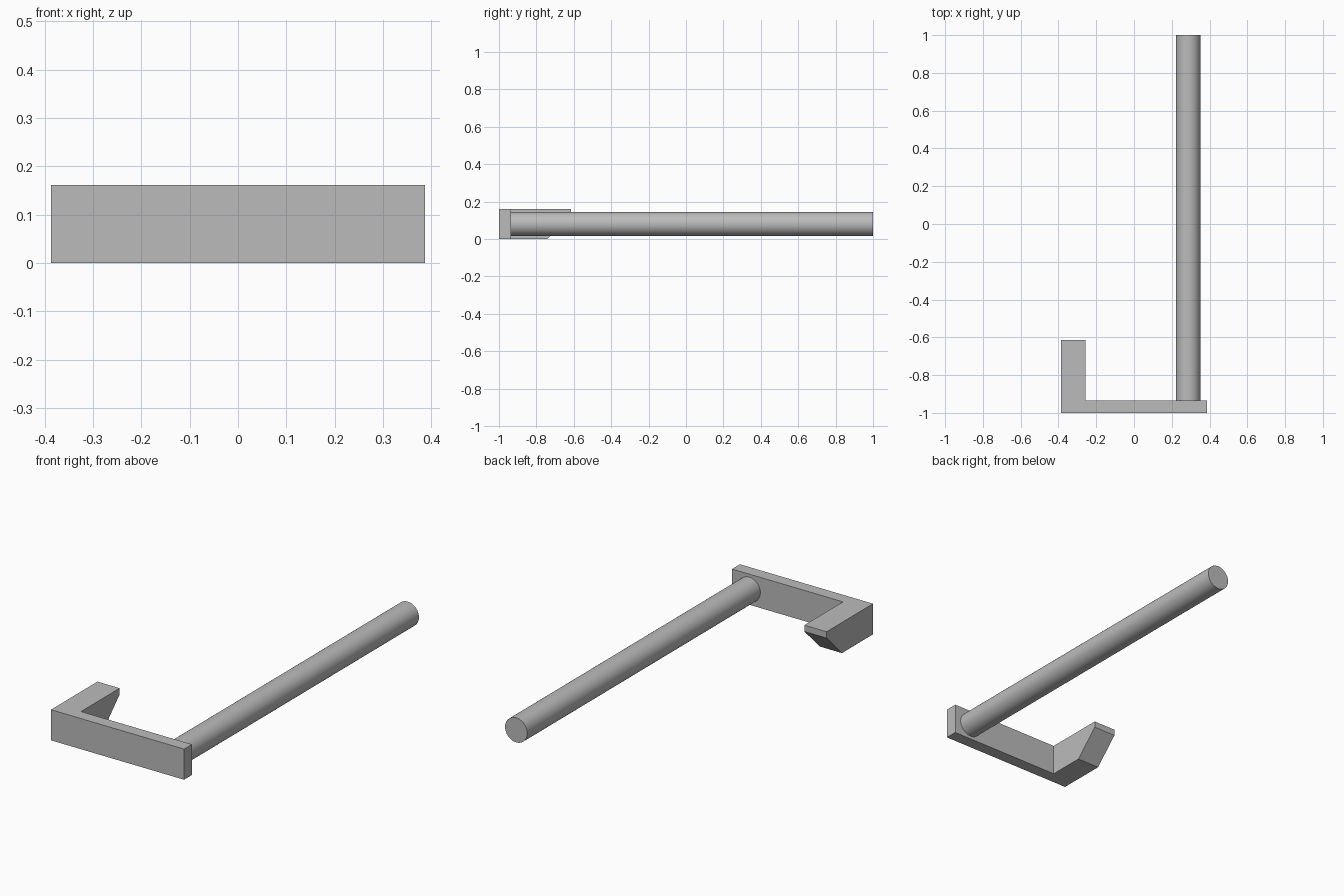
import bpy
import bmesh
import math

if "Cube" in bpy.data.objects:
    bpy.data.objects.remove(bpy.data.objects["Cube"], do_unlink=True)

HALF_W, HEIGHT = 0.387, 0.161
FRONT, PLATE_BACK, HOOK_BACK = -1.0, -0.935, -0.614
HOOK_INNER = -0.258
CHAMFER = 0.128
ROD_X, ROD_R, ROD_END = 0.287, 0.0645, 1.0

# Plain grey metal
grey = bpy.data.materials.new("grey metal")
grey.use_nodes = True
colour = (0.5, 0.5, 0.5, 1)
grey.diffuse_color = colour
grey.node_tree.nodes["Principled BSDF"].inputs["Base Color"].default_value = colour

# L-shaped bracket: face plate with a short hook on its right end
bm = bmesh.new()
outline = [(-HALF_W, FRONT), (HALF_W, FRONT), (HALF_W, PLATE_BACK),
           (HOOK_INNER, PLATE_BACK), (HOOK_INNER, HOOK_BACK), (-HALF_W, HOOK_BACK)]
base = bm.faces.new([bm.verts.new((x, y, 0)) for x, y in outline])
top = bmesh.ops.extrude_face_region(bm, geom=[base])["geom"]
bmesh.ops.translate(bm, verts=[v for v in top if isinstance(v, bmesh.types.BMVert)],
                    vec=(0, 0, HEIGHT))

# Sloped underside at the hook tip
tip = [e for e in bm.edges
       if all(abs(v.co.y - HOOK_BACK) < 1e-4 and v.co.z < 1e-4 for v in e.verts)]
bmesh.ops.bevel(bm, geom=tip, offset=CHAMFER, segments=1, affect='EDGES')
bmesh.ops.recalc_face_normals(bm, faces=bm.faces)
mesh = bpy.data.meshes.new("bracket")
bm.to_mesh(mesh)
bm.free()
mesh.materials.append(grey)
bpy.context.collection.objects.link(bpy.data.objects.new("bracket", mesh))

# Long round rod running back from the plate
bpy.ops.mesh.primitive_cylinder_add(
    vertices=64, radius=ROD_R, depth=ROD_END - PLATE_BACK,
    location=(ROD_X, (ROD_END + PLATE_BACK) / 2, HEIGHT / 2),
    rotation=(math.pi / 2, 0, 0))
rod = bpy.context.object
rod.name = "rod"
rod.data.materials.append(grey)
bpy.ops.object.shade_smooth_by_angle(angle=math.radians(30))
